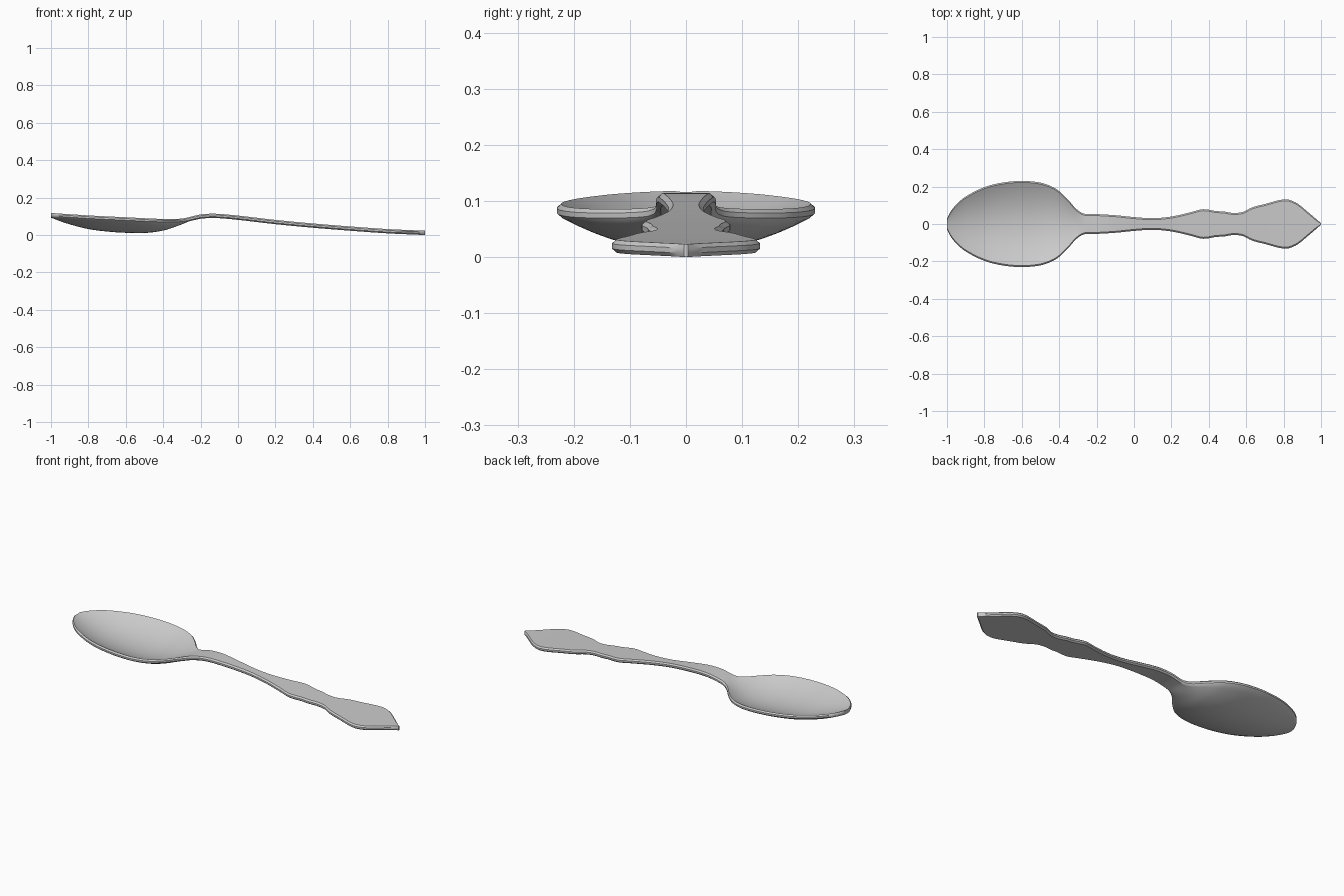
import bpy, bmesh

if "Cube" in bpy.data.objects:
    bpy.data.objects.remove(bpy.data.objects["Cube"])

# Outline half width, top edge height and bowl depth along the length
WIDTH = [(-1, .03), (-.98, .068), (-.95, .105), (-.9, .147), (-.8, .197), (-.7, .222), (-.6, .23),
         (-.5, .221), (-.42, .19), (-.36, .138), (-.31, .082), (-.27, .056), (-.2, .053),
         (-.1, .047), (0, .037), (.1, .031), (.2, .04), (.3, .062), (.37, .079), (.44, .069),
         (.48, .067), (.53, .059), (.58, .064), (.63, .088), (.7, .107), (.81, .132),
         (.87, .112), (.93, .064), (.97, .03), (1, .004)]
TOP = [(-1, .12), (-.8, .107), (-.6, .097), (-.4, .088), (-.3, .09), (-.25, .101), (-.2, .112),
       (-.15, .116), (-.1, .115), (0, .106), (.2, .083), (.4, .064), (.6, .048),
       (.8, .034), (1, .025)]
DEPTH = [(-1, .002), (-.95, .018), (-.9, .031), (-.8, .05), (-.7, .058), (-.6, .06),
         (-.5, .056), (-.4, .039), (-.33, .017), (-.27, .001), (-.22, 0), (1, 0)]
THICK = .023


def curve(pts, x):
    """Smooth Hermite interpolation through (x, value) points."""
    n = len(pts)
    i = max(k for k in range(n - 1) if pts[k][0] <= x + 1e-9)

    def slope(k):
        a, b = pts[max(k - 1, 0)], pts[min(k + 1, n - 1)]
        return (b[1] - a[1]) / (b[0] - a[0])
    (x0, v0), (x1, v1) = pts[i], pts[i + 1]
    h = x1 - x0
    t = (x - x0) / h
    return (v0 * (2*t**3 - 3*t**2 + 1) + slope(i) * h * (t**3 - 2*t**2 + t)
            + v1 * (3*t**2 - 2*t**3) + slope(i + 1) * h * (t**3 - t**2))


def section(x):
    """Closed cross-section: dished top, bevelled edge, matching underside."""
    w, z = curve(WIDTH, x), curve(TOP, x)
    d = max(curve(DEPTH, x), 0) if x < -.22 else 0
    inset = min(.008, w * .3)
    steps = [k / 8 - 1 for k in range(17)]
    top = [(x, t * (w - inset), z - d * (1 - t * t)) for t in steps]
    under = [(x, t * (w - inset), z - THICK - d * (1 - t * t)) for t in reversed(steps)]
    right = [(x, w, z - .007), (x, w, z - .016)]
    left = [(x, -w, z - .016), (x, -w, z - .007)]
    return top + right + under + left


# Spoon body lofted from bowl tip to handle end
bm = bmesh.new()
N = 130
rings = [[bm.verts.new(p) for p in section(-1 + 2 * i / N)] for i in range(N + 1)]
for a, b in zip(rings, rings[1:]):
    m = len(a)
    for j in range(m):
        k = (j + 1) % m
        bm.faces.new((a[j], a[k], b[k], b[j]))

# End caps as strips between top and underside
for r in (rings[0], rings[-1]):
    top, under = r[:17], r[19:36][::-1]
    for j in range(16):
        bm.faces.new((top[j], top[j + 1], under[j + 1], under[j]))
    bm.faces.new((r[16], r[17], r[18], r[19]))
    bm.faces.new((r[35], r[36], r[37], r[0]))
bmesh.ops.recalc_face_normals(bm, faces=bm.faces)

# Rest the lowest point on the ground
low = min(v.co.z for v in bm.verts)
for v in bm.verts:
    v.co.z -= low

mesh = bpy.data.meshes.new("spoon")
bm.to_mesh(mesh)
bm.free()
spoon = bpy.data.objects.new("spoon", mesh)
bpy.context.collection.objects.link(spoon)
bpy.context.view_layer.objects.active = spoon
spoon.select_set(True)
bpy.ops.object.shade_smooth_by_angle(angle=0.6)
